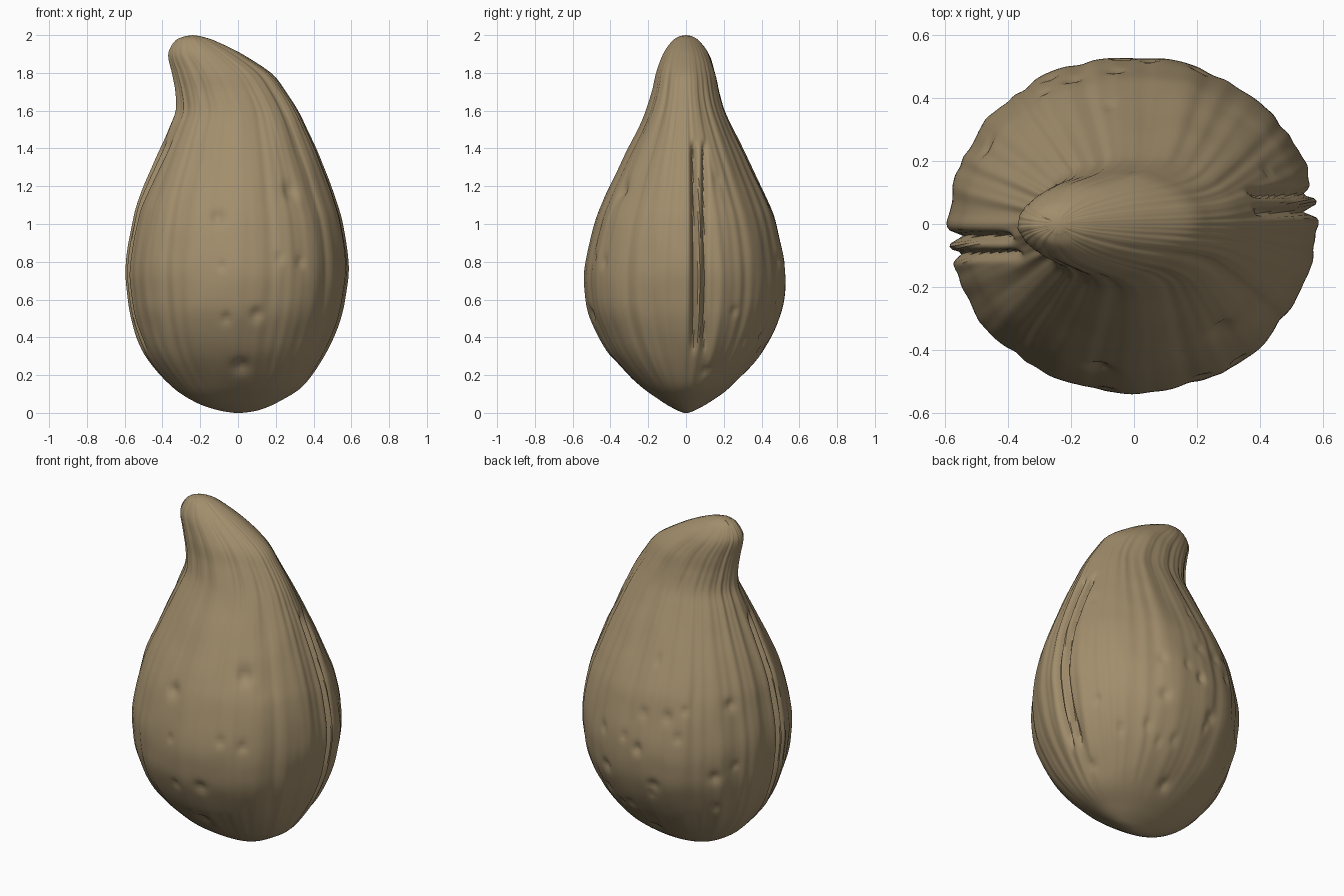
import bpy, bmesh, math, random
from mathutils import Vector, noise

if "Cube" in bpy.data.objects:
    bpy.data.objects.remove(bpy.data.objects["Cube"])

random.seed(4)

# Seed outline: height, left x, right x, half depth
ROWS = [
    (0.0, -0.02, 0.02, 0.01), (0.015, -0.11, 0.11, 0.05), (0.06, -0.23, 0.22, 0.13),
    (0.15, -0.36, 0.35, 0.25), (0.31, -0.49, 0.46, 0.40), (0.5, -0.56, 0.54, 0.50),
    (0.65, -0.585, 0.572, 0.53), (0.8, -0.59, 0.58, 0.525), (1.0, -0.555, 0.55, 0.48),
    (1.13, -0.52, 0.51, 0.43), (1.34, -0.43, 0.43, 0.33), (1.5, -0.36, 0.36, 0.25),
    (1.6, -0.32, 0.31, 0.205), (1.7, -0.325, 0.25, 0.175), (1.8, -0.345, 0.17, 0.155),
    (1.9, -0.367, 0.02, 0.12), (1.97, -0.33, -0.125, 0.07), (1.995, -0.275, -0.205, 0.03),
]
SEG, STEP = 320, 8


def spline(a, b, c, d, t):
    return 0.5 * (2 * b + (c - a) * t + (2 * a - 5 * b + 4 * c - d) * t * t
                  + (3 * b - a - 3 * c + d) * t ** 3)


def bell(v, width):
    return math.exp(-(v / width) ** 2)


def ramp(v, lo, hi):
    t = max(0.0, min(1.0, (v - lo) / (hi - lo)))
    return t * t * (3 - 2 * t)


def surface(z, left, right, depth, ang):
    cx, rx = (left + right) / 2, (right - left) / 2
    c, s = math.cos(ang), math.sin(ang)
    p = Vector((cx + rx * c, depth * s, z))
    n = Vector((c * depth, s * rx, 0)).normalized()
    # long wandering flutes, stronger near the two seams
    fade = ramp(z, 0.05, 0.4) * (1 - 0.7 * ramp(z, 1.6, 1.95))
    flute = noise.noise(Vector((c * 4.5, s * 4.5, z * 0.7)))
    fine = noise.noise(Vector((c * 11 + 5, s * 11, z * 0.9)))
    off = fade * (0.011 * flute + 0.006 * fine * (0.6 + abs(c)))
    off += 0.004 * noise.noise(p * 6)
    # twin seam grooves, opposite each other, with a raised lip beside them
    side = p.y if c > 0 else -p.y
    if abs(c) > 0.6:
        run = ramp(z, 0.3, 0.42) * (1 - ramp(z, 1.36, 1.46))
        off -= run * (0.045 * bell(side - 0.042, 0.014) + 0.032 * bell(side - 0.1, 0.014))
        off += 0.008 * bell(side - 0.0, 0.022) * fade
    return p + n * off


# Weathered seed body
rings = []
for i in range(len(ROWS) - 1):
    quad = [ROWS[max(0, min(len(ROWS) - 1, i + k))] for k in (-1, 0, 1, 2)]
    for j in range(STEP):
        rings.append([spline(*vals, j / STEP) for vals in zip(*quad)])
rings.append(ROWS[-1])

bm = bmesh.new()
grid = [[bm.verts.new(surface(*r, 2 * math.pi * k / SEG)) for k in range(SEG)] for r in rings]
for a, b in zip(grid, grid[1:]):
    for k in range(SEG):
        m = (k + 1) % SEG
        bm.faces.new((a[k], a[m], b[m], b[k]))
for ring, tip in ((grid[0], (0, 0, 0)), (grid[-1], (-0.24, 0, 2.0))):
    v = bm.verts.new(tip)
    for k in range(SEG):
        m = (k + 1) % SEG
        bm.faces.new((ring[m], ring[k], v) if ring is grid[0] else (ring[k], ring[m], v))
bm.normal_update()

# Small pits: visible ones on the front, scattered ones elsewhere
spots = [(0.01, 0.25, 0.045), (-0.11, 1.04, 0.04), (0.28, 1.19, 0.045), (0.22, 0.82, 0.025),
         (0.33, 0.80, 0.025), (0.1, 0.52, 0.035), (-0.06, 0.51, 0.025), (-0.09, 0.78, 0.02)]
pits = []
for x, z, r in spots:
    front = [v for v in bm.verts if v.co.y < 0]
    near = min(front, key=lambda v: (v.co.x - x) ** 2 + (v.co.z - z) ** 2)
    pits.append((near.co.copy(), near.normal.copy(), r))
for _ in range(24):
    ring = grid[random.randint(3 * STEP, 10 * STEP)]
    v = ring[random.randint(int(SEG * 0.04), int(SEG * 0.46))]
    pits.append((v.co.copy(), v.normal.copy(), random.uniform(0.018, 0.035)))
for v in bm.verts:
    for centre, nrm, r in pits:
        d = (v.co - centre).length
        if d < 2.5 * r:
            v.co -= nrm * 0.5 * r * bell(d, r)

bmesh.ops.recalc_face_normals(bm, faces=bm.faces)
mesh = bpy.data.meshes.new("seed_body")
bm.to_mesh(mesh)
bm.free()
seed = bpy.data.objects.new("seed_body", mesh)
bpy.context.collection.objects.link(seed)

# Single tan husk colour
mat = bpy.data.materials.new("tan_husk")
mat.diffuse_color = (0.36, 0.27, 0.15, 1)
mat.use_nodes = True
mat.node_tree.nodes["Principled BSDF"].inputs["Base Color"].default_value = mat.diffuse_color
mesh.materials.append(mat)

bpy.context.view_layer.objects.active = seed
seed.select_set(True)
bpy.ops.object.shade_smooth_by_angle(angle=math.radians(40))
